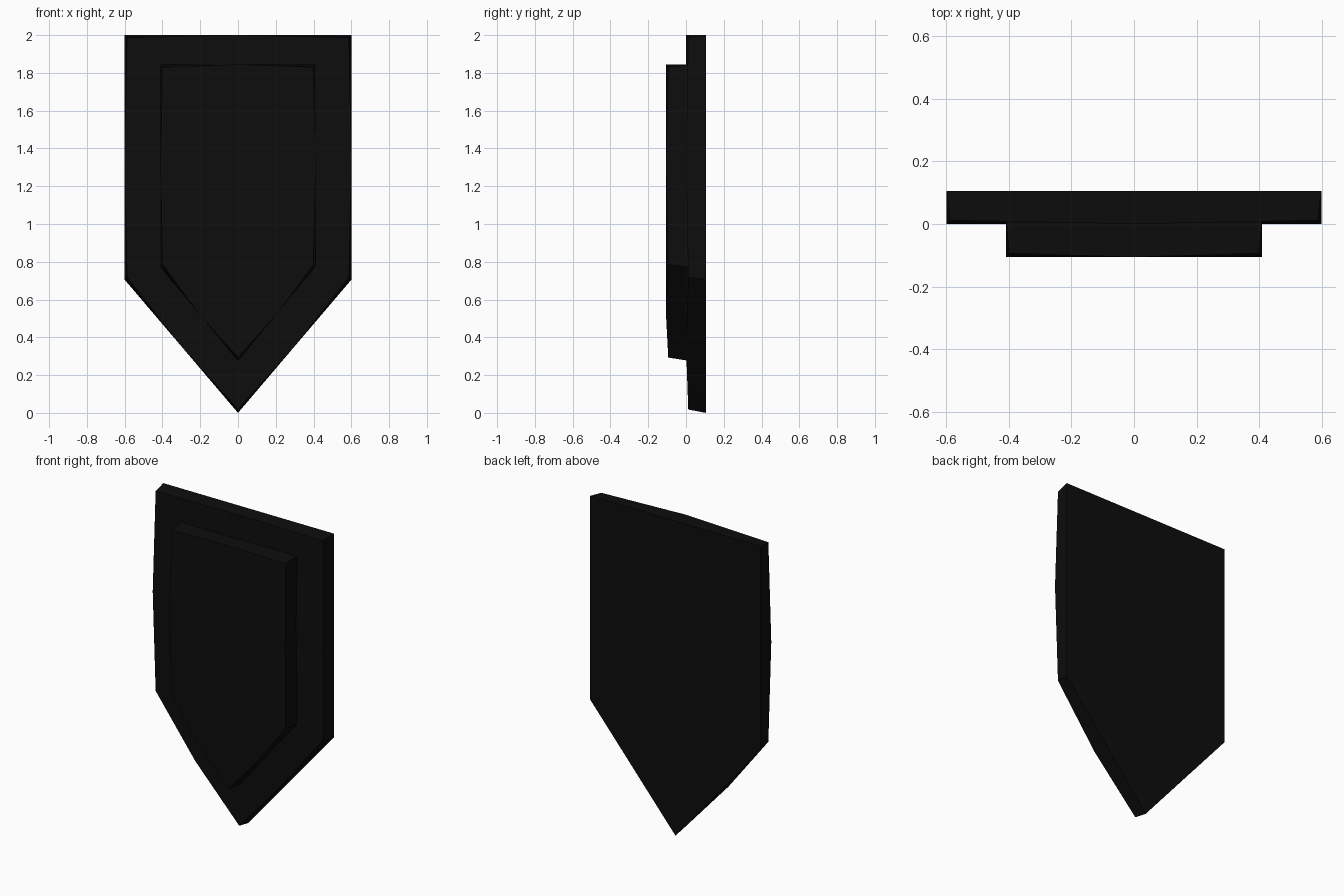
import bpy
import bmesh
from math import radians
from mathutils import Vector

cube = bpy.data.objects.get("Cube")
if cube:
    bpy.data.objects.remove(cube, do_unlink=True)

# One near-black finish for both plates
black = bpy.data.materials.new("matte_black")
black.use_nodes = True
colour = (0.004, 0.004, 0.004, 1)
black.diffuse_color = colour
bsdf = black.node_tree.nodes["Principled BSDF"]
bsdf.inputs["Base Color"].default_value = colour
bsdf.inputs["Roughness"].default_value = 0.7


def pointed_plate(name, half, top, shoulder, tip, front, back):
    """Five-sided plate whose front corners are softly pulled in and back."""
    corners = [Vector(p) for p in
               ((-half, top), (half, top), (half, shoulder), (0, tip), (-half, shoulder))]
    middle = Vector((0, (top + shoulder) / 2))
    bm = bmesh.new()
    front_ring, back_ring = [], []
    for i, corner in enumerate(corners):
        halfway = corner.lerp(corners[(i + 1) % len(corners)], 0.5)
        soft = corner + (middle - corner).normalized() * 0.018
        for rim, rear, y in ((soft, corner, front + 0.012), (halfway, halfway, front)):
            front_ring.append(bm.verts.new((rim.x, y, rim.y)))
            back_ring.append(bm.verts.new((rear.x, back, rear.y)))
    hub = bm.verts.new((0, front, middle.y))
    count = len(front_ring)
    for i in range(count):
        j = (i + 1) % count
        bm.faces.new((hub, front_ring[i], front_ring[j]))
        bm.faces.new((front_ring[i], back_ring[i], back_ring[j], front_ring[j]))
    bm.faces.new(back_ring)
    bmesh.ops.recalc_face_normals(bm, faces=bm.faces)
    mesh = bpy.data.meshes.new(name)
    bm.to_mesh(mesh)
    bm.free()
    mesh.materials.append(black)
    plate = bpy.data.objects.new(name, mesh)
    bpy.context.collection.objects.link(plate)
    bpy.ops.object.select_all(action="DESELECT")
    plate.select_set(True)
    bpy.context.view_layer.objects.active = plate
    bpy.ops.object.shade_smooth_by_angle(angle=radians(30))
    return plate


# Large backing plate and the raised panel on its front
pointed_plate("backing_plate", 0.6, 2.0, 0.705, 0.0, 0.0, 0.106)
pointed_plate("raised_front_panel", 0.41, 1.845, 0.77, 0.275, -0.106, 0.02)
